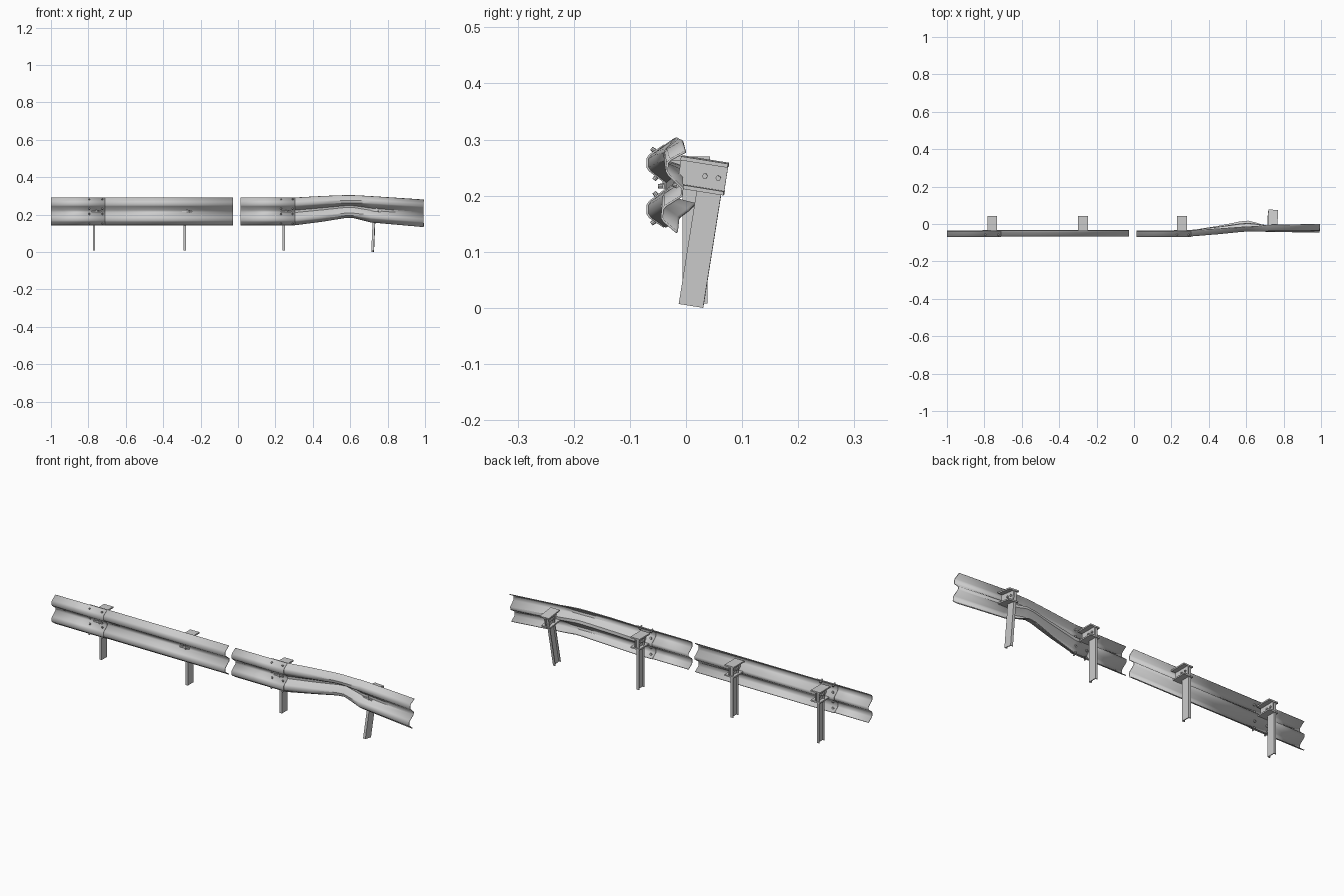
import bpy, bmesh, math
from mathutils import Matrix, Vector

if "Cube" in bpy.data.objects:
    bpy.data.objects.remove(bpy.data.objects["Cube"])

# W-shaped cross-section of the rail (y, z) around its centre, mirrored in z
HALF = [(0.015, 0.007), (-0.012, 0.028), (-0.016, 0.034), (-0.016, 0.049),
        (-0.012, 0.055), (0.010, 0.070), (0.014, 0.0725)]
PROFILE = [(y, -z) for y, z in reversed(HALF)] + HALF
ZC = 0.217


def finish(bm, name, smooth=True):
    bmesh.ops.recalc_face_normals(bm, faces=bm.faces[:])
    me = bpy.data.meshes.new(name)
    bm.to_mesh(me)
    bm.free()
    ob = bpy.data.objects.new(name, me)
    bpy.context.collection.objects.link(ob)
    if smooth:
        bpy.ops.object.select_all(action='DESELECT')
        ob.select_set(True)
        bpy.context.view_layer.objects.active = ob
        bpy.ops.object.shade_smooth_by_angle(angle=math.radians(35))
    return ob


def rail(name, stations):
    """Loft the profile through stations (x, y, z, height scale, tilt degrees)."""
    bm = bmesh.new()
    rings = []
    for x, cy, cz, s, tilt in stations:
        rot = Matrix.Rotation(math.radians(tilt), 3, 'X')
        rings.append([bm.verts.new(rot @ Vector((0, y, z * s)) + Vector((x, cy, cz)))
                      for y, z in PROFILE])
    for a, b in zip(rings, rings[1:]):
        for i in range(len(PROFILE) - 1):
            bm.faces.new((a[i], a[i + 1], b[i + 1], b[i]))
    ob = finish(bm, name)
    mod = ob.modifiers.new("thickness", 'SOLIDIFY')
    mod.thickness = 0.004
    mod.offset = 0


def prism(name, pts, axis, a, b, mat):
    """Extrude a 2D outline: axis Z uses (x, y), axis Y uses (x, z)."""
    bm = bmesh.new()
    put = (lambda p, t: (p[0], p[1], t)) if axis == 'Z' else (lambda p, t: (p[0], t, p[1]))
    lo = [bm.verts.new(put(p, a)) for p in pts]
    hi = [bm.verts.new(put(p, b)) for p in pts]
    bm.faces.new(lo)
    bm.faces.new(hi)
    for i in range(len(pts)):
        j = (i + 1) % len(pts)
        bm.faces.new((lo[i], lo[j], hi[j], hi[i]))
    bm.transform(mat)
    finish(bm, name, False)


def bolt(bm, x, y, z, r=0.0045, depth=0.008, seg=8, tilt=0):
    m = Matrix.Translation((x, y, z)) @ Matrix.Rotation(math.radians(90 + tilt), 4, 'X')
    bmesh.ops.create_cone(bm, cap_ends=True, segments=seg, radius1=r,
                          radius2=r * 0.8, depth=depth, matrix=m)


# Rails: overlapping straight lengths and the crumpled end
FRONT, BACK = -0.0525, -0.0485
rail("left_end_rail", [(-1, FRONT, ZC, 1, 0), (-0.71, FRONT, ZC, 1, 0)])
rail("left_main_rail", [(-0.81, BACK, ZC, 1, 0), (-0.027, BACK, ZC, 1, 0)])
rail("right_straight_rail", [(0.013, FRONT, ZC, 1, 0), (0.305, FRONT, ZC, 1, 0)])
rail("bent_rail", [(0.215, BACK, ZC, 1, 0), (0.305, BACK, ZC, 1, 0),
                   (0.45, -0.032, 0.229, 0.93, 6), (0.57, -0.015, 0.239, 0.85, 14),
                   (0.61, -0.012, 0.240, 0.84, 15), (0.655, -0.017, 0.235, 0.88, 8),
                   (0.71, -0.023, 0.229, 0.95, -3), (0.993, -0.022, 0.208, 1, -6)])

# Posts with I-section spacer blocks
CHANNEL = [(0.0065, -0.022), (0.0065, 0.022), (-0.0065, 0.022), (-0.0065, 0.018),
           (0.0025, 0.018), (0.0025, -0.018), (-0.0065, -0.018), (-0.0065, -0.022)]
T, B, F = 0.262, 0.205, 0.007
BLOCK = [(-0.014, T), (0.038, T), (0.038, T - F), (0.015, T - F), (0.015, B + F),
         (0.038, B + F), (0.038, B), (-0.014, B), (-0.014, B + F), (0.009, B + F),
         (0.009, T - F), (-0.014, T - F)]
places = [Matrix.Translation((x, 0.016, 0.008)) for x in (-0.77, -0.285, 0.245)]
places.append(Matrix.Translation((0.72, 0.009, 0.0038)) @ Matrix.Rotation(math.radians(-9), 4, 'X')
              @ Matrix.Rotation(math.radians(2.5), 4, 'Y') @ Matrix.Rotation(math.radians(-2), 4, 'Z'))
for i, m in enumerate(places, 1):
    prism(f"post_{i}", CHANNEL, 'Z', 0, T - F, m)
    prism(f"spacer_block_{i}", BLOCK, 'Y', -0.058, 0.027, m)
    # mounting bolt in the rail valley and fixing bolts through the spacer web
    bm = bmesh.new()
    bolt(bm, 0.024, -0.058, 0.209, 0.005, 0.016)
    for y in (-0.012, 0.012):
        bmesh.ops.create_cone(bm, cap_ends=True, segments=6, radius1=0.005, radius2=0.005,
                              depth=0.026, matrix=Matrix.Translation((0.008, y, 0.233))
                              @ Matrix.Rotation(math.pi / 2, 4, 'Y'))
    bm.transform(m)
    if i == 4:
        bmesh.ops.translate(bm, verts=bm.verts[:], vec=(0, 0.001, 0))
    finish(bm, f"post_bolts_{i}")

# Splice bolts and nuts, eight per overlap
for name, xs in (("left_splice", (-0.795, -0.725)), ("right_splice", (0.23, 0.292))):
    bm = bmesh.new()
    for x in xs:
        for side in (1, -1):
            for y, z, tilt in ((-0.002, 0.062, 35), (0.001, 0.018, -52)):
                ang = -tilt * side
                d = Vector((0, -math.cos(math.radians(ang)), -math.sin(math.radians(ang))))
                c = Vector((x, FRONT + y, ZC + z * side))
                front, nut = c + d * 0.005, c - d * 0.007
                bolt(bm, *front, tilt=ang)
                bolt(bm, *nut, r=0.0055, depth=0.01, seg=6, tilt=ang)
    finish(bm, name + "_bolts")
